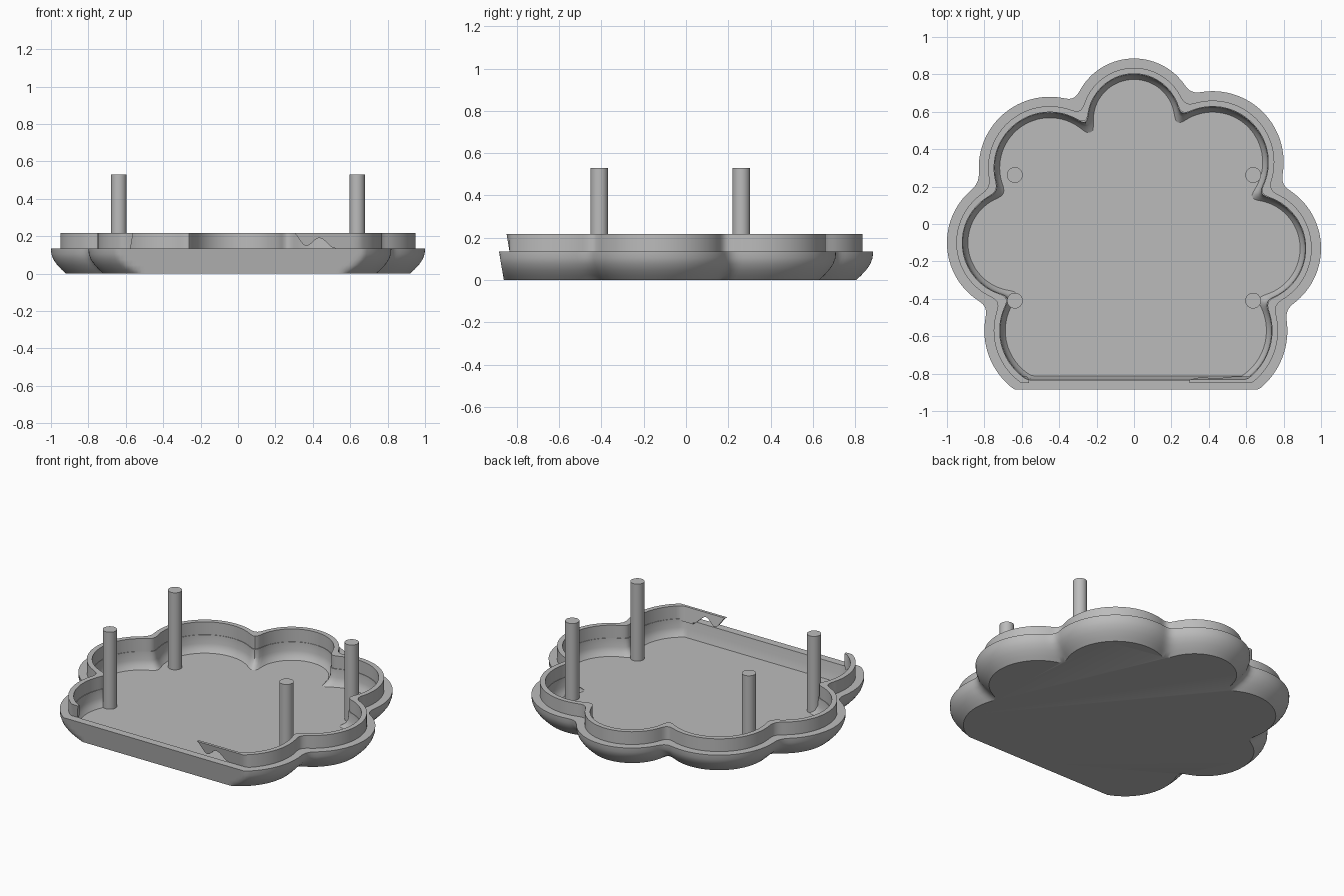
import bpy, bmesh, math

if "Cube" in bpy.data.objects:
    bpy.data.objects.remove(bpy.data.objects["Cube"])

grey = bpy.data.materials.new("plain grey")
grey.use_nodes = True
COLOUR = (0.5, 0.5, 0.5, 1)
grey.diffuse_color = COLOUR
grey.node_tree.nodes["Principled BSDF"].inputs["Base Color"].default_value = COLOUR

# Scalloped outline: round lobes (x, y, radius) blended together, plus fillers
LOBES = [(0, 0.555, 0.33), (0.42, 0.33, 0.38), (-0.45, 0.30, 0.38),
         (0.63, -0.13, 0.37), (-0.63, -0.10, 0.37),
         (0.42, -0.57, 0.40), (-0.41, -0.57, 0.39),
         (0, -0.75, 0.45), (0, -0.1, 0.72)]
CENTRE_Y = -0.1
SEGMENTS = 360
BLEND = 0.06


def distance(x, y):
    total = None
    for cx, cy, r in LOBES:
        d = math.hypot(x - cx, y - cy) - r
        if total is None:
            total = d
        else:
            h = max(BLEND - abs(total - d), 0) / BLEND
            total = min(total, d) - h * h * BLEND / 4
    return total


def outline(z, inset, front_inset):
    """Lobed loop moved inwards, cut by the sloping flat front."""
    front = -0.862 - 0.17 * z + front_inset
    loop = []
    for i in range(SEGMENTS):
        a = 2 * math.pi * i / SEGMENTS
        c, s = math.cos(a), math.sin(a)
        low, high = 0.3, 1.3
        for _ in range(16):
            mid = (low + high) / 2
            if distance(mid * c, CENTRE_Y + mid * s) < -inset:
                low = mid
            else:
                high = mid
        if s < 0:
            low = min(low, (front - CENTRE_Y) / s)
        loop.append((low * c, CENTRE_Y + low * s, z))
    return loop


def finish(name, bm):
    bmesh.ops.recalc_face_normals(bm, faces=bm.faces)
    mesh = bpy.data.meshes.new(name)
    bm.to_mesh(mesh)
    bm.free()
    mesh.materials.append(grey)
    obj = bpy.data.objects.new(name, mesh)
    bpy.context.collection.objects.link(obj)
    return obj


def smooth(obj):
    bpy.ops.object.select_all(action="DESELECT")
    obj.select_set(True)
    bpy.context.view_layer.objects.active = obj
    bpy.ops.object.shade_smooth_by_angle(angle=math.radians(30))


def loft(name, profile, closed):
    bm = bmesh.new()
    rings = [[bm.verts.new(p) for p in outline(*row)] for row in profile]
    pairs = list(zip(rings, rings[1:]))
    if closed:
        pairs.append((rings[-1], rings[0]))
    else:
        bm.faces.new(rings[0])
        bm.faces.new(rings[-1])
    for a, b in pairs:
        for i in range(SEGMENTS):
            j = (i + 1) % SEGMENTS
            bm.faces.new((a[i], a[j], b[j], b[i]))
    return finish(name, bm)


# Shallow tray: rounded outer wall, flat rim, inner wall and floor
tray = loft("tray", [
    (0, 0.08, 0), (0.02, 0.058, 0), (0.045, 0.034, 0), (0.075, 0.013, 0),
    (0.105, 0.002, 0), (0.135, 0, 0),
    (0.135, 0.085, 0.05), (0.08, 0.087, 0.05), (0.05, 0.096, 0.052),
    (0.028, 0.112, 0.055)], False)
smooth(tray)

# Raised lip standing on the rim
lip = loft("lip", [(0.125, 0.05, 0.05), (0.218, 0.05, 0.05),
                   (0.218, 0.082, 0.068), (0.125, 0.082, 0.068)], True)

# Front opening with a wavy right end that leaves a pointed tongue
cut = [(-0.58, 0.1), (-0.555, 0.25), (0.28, 0.25), (0.29, 0.22)]
waves = [(0.29, 0.22), (0.365, 0.148), (0.435, 0.19), (0.52, 0.135)]
for (x0, z0), (x1, z1) in zip(waves, waves[1:]):
    for k in range(1, 9):
        t = k / 8
        cut.append((x0 + (x1 - x0) * t,
                    z0 + (z1 - z0) * (1 - math.cos(math.pi * t)) / 2))
cut.append((0.52, 0.1))
bm = bmesh.new()
face = bm.faces.new([bm.verts.new((x, -1, z)) for x, z in cut])
side = bmesh.ops.extrude_face_region(bm, geom=[face])
bmesh.ops.translate(bm, vec=(0, 0.24, 0),
                    verts=[g for g in side["geom"] if isinstance(g, bmesh.types.BMVert)])
cutter = finish("opening_cutter", bm)
cutter.hide_render = True
cutter.hide_viewport = True
boolean = lip.modifiers.new("opening", "BOOLEAN")
boolean.operation = "DIFFERENCE"
boolean.solver = "EXACT"
boolean.object = cutter
smooth(lip)

# Four round posts rising from the floor
for side_name, x in (("left", 0.637), ("right", -0.637)):
    for end_name, y in (("front", -0.41), ("back", 0.262)):
        bpy.ops.mesh.primitive_cylinder_add(vertices=48, radius=0.042, depth=0.515,
                                            location=(x, y, 0.2725))
        post = bpy.context.object
        post.name = f"{end_name}_{side_name}_post"
        post.data.materials.append(grey)
        smooth(post)
